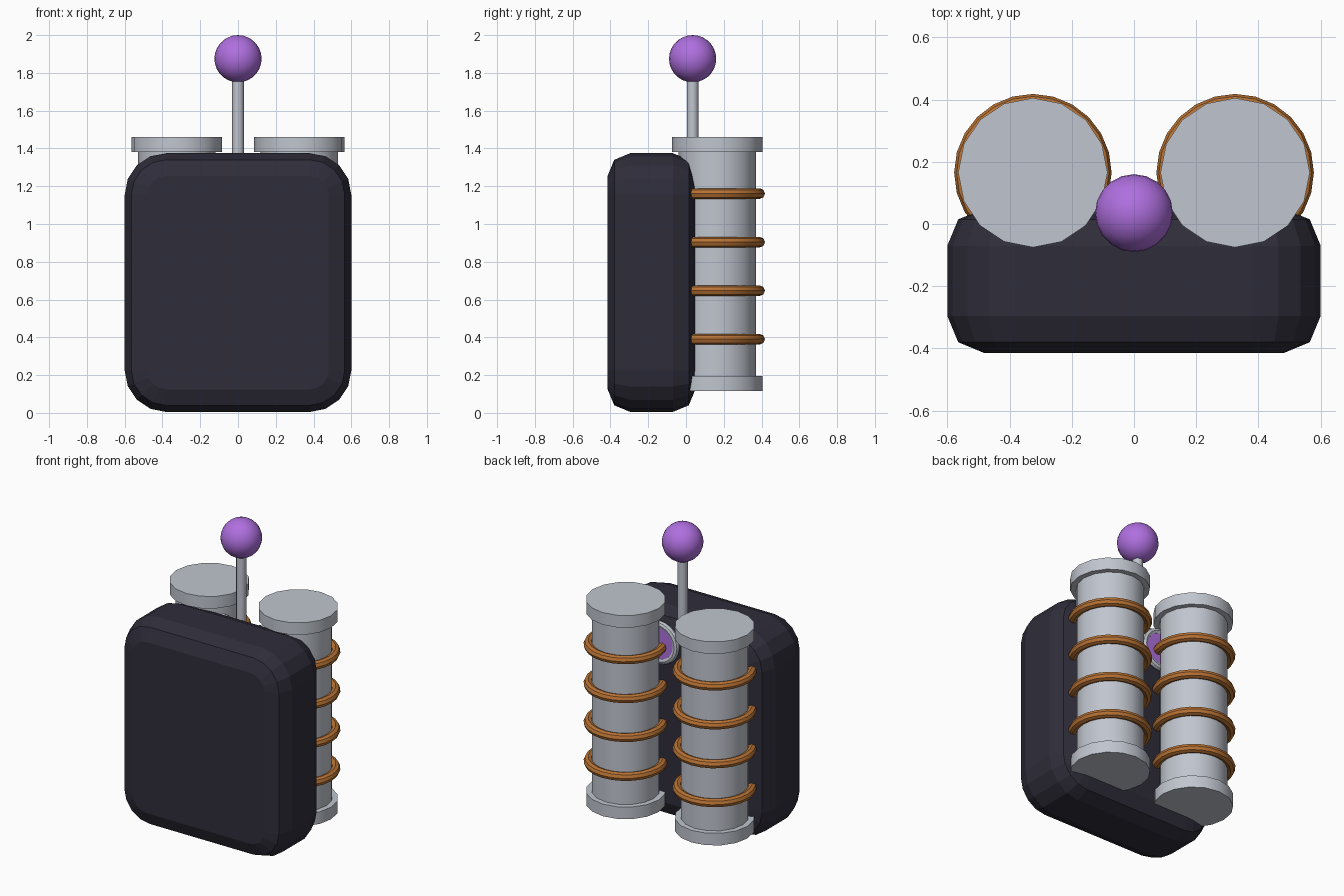
import bpy, bmesh, math
from math import pi, sin, cos

cube = bpy.data.objects.get("Cube")
if cube:
    bpy.data.objects.remove(cube, do_unlink=True)


def material(name, r, g, b):
    m = bpy.data.materials.new(name)
    m.use_nodes = True
    m.diffuse_color = (r, g, b, 1)
    m.node_tree.nodes["Principled BSDF"].inputs["Base Color"].default_value = (r, g, b, 1)
    return m


dark = material("dark casing", 0.028, 0.026, 0.042)
steel = material("light steel", 0.53, 0.56, 0.62)
copper = material("copper", 0.48, 0.17, 0.035)
violet = material("violet glow", 0.43, 0.16, 0.74)


def finish(name, mat, smooth=True):
    ob = bpy.context.object
    ob.name = name
    ob.data.materials.append(mat)
    if smooth:
        bpy.ops.object.shade_smooth_by_angle(angle=math.radians(35))
    return ob


def cylinder(name, mat, radius, bottom, top, x, y, sides=16):
    bpy.ops.mesh.primitive_cylinder_add(vertices=sides, radius=radius, depth=top - bottom,
                                        location=(x, y, (bottom + top) / 2))
    return finish(name, mat)


def torus(name, mat, major, minor, loc, rot=(0, 0, 0)):
    bpy.ops.mesh.primitive_torus_add(major_radius=major, minor_radius=minor, major_segments=24,
                                     minor_segments=8, location=loc, rotation=rot)
    return finish(name, mat)


# Casing: rounded rectangles stacked front to back, chamfered at both ends
def casing():
    half_w, half_h, mid_z, radius, steps = 0.6, 0.685, 0.69, 0.22, 4
    front, back, bevel = -0.415, 0.05, 0.12
    chamfer = [(bevel * (1 - sin(a)), bevel * (1 - cos(a))) for a in (0, pi / 4, pi / 2)]
    layers = [(inset, front + d) for inset, d in chamfer]
    layers += [(inset, back - d) for inset, d in reversed(chamfer)]
    bm = bmesh.new()
    rings = []
    for inset, y in layers:
        r = radius - inset
        ring = []
        for q, (sx, sz) in enumerate([(1, 1), (-1, 1), (-1, -1), (1, -1)]):
            for i in range(steps + 1):
                a = (q + i / steps) * pi / 2
                ring.append(bm.verts.new((sx * (half_w - radius) + r * cos(a), y,
                                          mid_z + sz * (half_h - radius) + r * sin(a))))
        rings.append(ring)
    for a, b in zip(rings, rings[1:]):
        for i in range(len(a)):
            j = (i + 1) % len(a)
            bm.faces.new((a[i], a[j], b[j], b[i]))
    bm.faces.new(rings[0])
    bm.faces.new(rings[-1])
    bmesh.ops.recalc_face_normals(bm, faces=bm.faces)
    mesh = bpy.data.meshes.new("casing")
    bm.to_mesh(mesh)
    bm.free()
    ob = bpy.data.objects.new("casing", mesh)
    bpy.context.collection.objects.link(ob)
    mesh.materials.append(dark)


casing()

# Tanks with end caps, copper coils and portholes, one set per side
tank_y = 0.165
for side, s in (("left", 1), ("right", -1)):
    x = s * 0.325
    cylinder(side + "_tank", steel, 0.205, 0.15, 1.42, x, tank_y)
    cylinder(side + "_tank_bottom_cap", steel, 0.24, 0.115, 0.195, x, tank_y)
    cylinder(side + "_tank_top_cap", steel, 0.24, 1.38, 1.46, x, tank_y)
    for i in range(4):
        torus(f"{side}_coil_{i + 1}", copper, 0.225, 0.028, (x, tank_y, 0.39 + i * 0.257))
    port = (s * 0.15, 0.06, 1.18)
    torus(side + "_porthole_rim", steel, 0.12, 0.022, port, (pi / 2, 0, 0))
    bpy.ops.mesh.primitive_cylinder_add(vertices=24, radius=0.115, depth=0.03,
                                        location=port, rotation=(pi / 2, 0, 0))
    finish(side + "_porthole_glass", violet)

# Antenna with ball tip
cylinder("antenna_rod", steel, 0.031, 1.28, 1.8, 0, 0.035, 12)
bpy.ops.mesh.primitive_uv_sphere_add(segments=20, ring_count=14, radius=0.125,
                                     location=(0, 0.035, 1.875))
finish("antenna_ball", violet)
